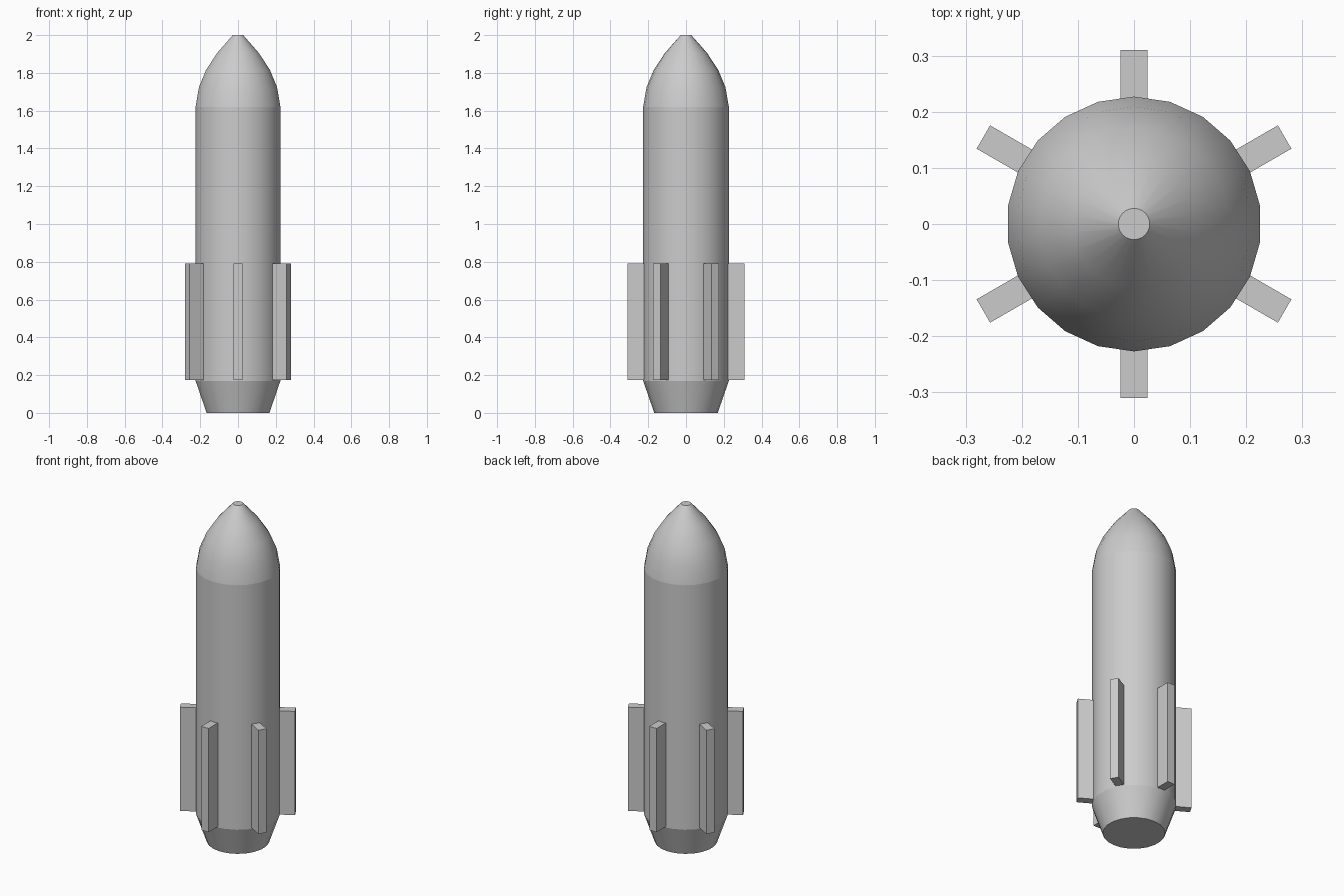
import bpy, bmesh, math
from mathutils import Matrix

if "Cube" in bpy.data.objects:
    bpy.data.objects.remove(bpy.data.objects["Cube"])

SIDES = 22


def finish(name, bm, smooth):
    bmesh.ops.recalc_face_normals(bm, faces=bm.faces)
    mesh = bpy.data.meshes.new(name)
    bm.to_mesh(mesh)
    bm.free()
    obj = bpy.data.objects.new(name, mesh)
    bpy.context.collection.objects.link(obj)
    if smooth:
        bpy.ops.object.select_all(action='DESELECT')
        obj.select_set(True)
        bpy.context.view_layer.objects.active = obj
        bpy.ops.object.shade_smooth_by_angle(angle=math.radians(35))
    return obj


def lathe(name, profile, cap_bottom=False, cap_top=False):
    """Stack rings of (radius, z) into a round shell, with a vertex on +y."""
    bm = bmesh.new()
    rings = []
    for r, z in profile:
        angles = [math.pi / 2 + 2 * math.pi * i / SIDES for i in range(SIDES)]
        rings.append([bm.verts.new((r * math.cos(a), r * math.sin(a), z)) for a in angles])
    for low, high in zip(rings, rings[1:]):
        for i in range(SIDES):
            j = (i + 1) % SIDES
            bm.faces.new((low[i], low[j], high[j], high[i]))
    if cap_bottom:
        bm.faces.new(rings[0][::-1])
    if cap_top:
        bm.faces.new(rings[-1])
    return finish(name, bm, True)


# Tapered tail, straight body and rounded nose with a small flat tip
lathe("tail_cone", [(0.168, 0), (0.227, 0.17)], cap_bottom=True)
lathe("body", [(0.227, 0.17), (0.227, 1.62)])
lathe("nose", [(0.227, 1.62), (0.209, 1.724), (0.171, 1.815),
               (0.112, 1.905), (0.028, 2.0)], cap_top=True)

# Six straight fins around the lower body
INNER, OUTER, WIDTH, Z0, Z1 = 0.19, 0.31, 0.048, 0.175, 0.79
for i in range(6):
    bm = bmesh.new()
    place = (Matrix.Rotation(math.radians(30 + 60 * i), 4, 'Z')
             @ Matrix.Translation(((INNER + OUTER) / 2, 0, (Z0 + Z1) / 2))
             @ Matrix.Diagonal((OUTER - INNER, WIDTH, Z1 - Z0, 1)))
    bmesh.ops.create_cube(bm, size=1, matrix=place)
    finish(f"fin_{i + 1}", bm, False)
